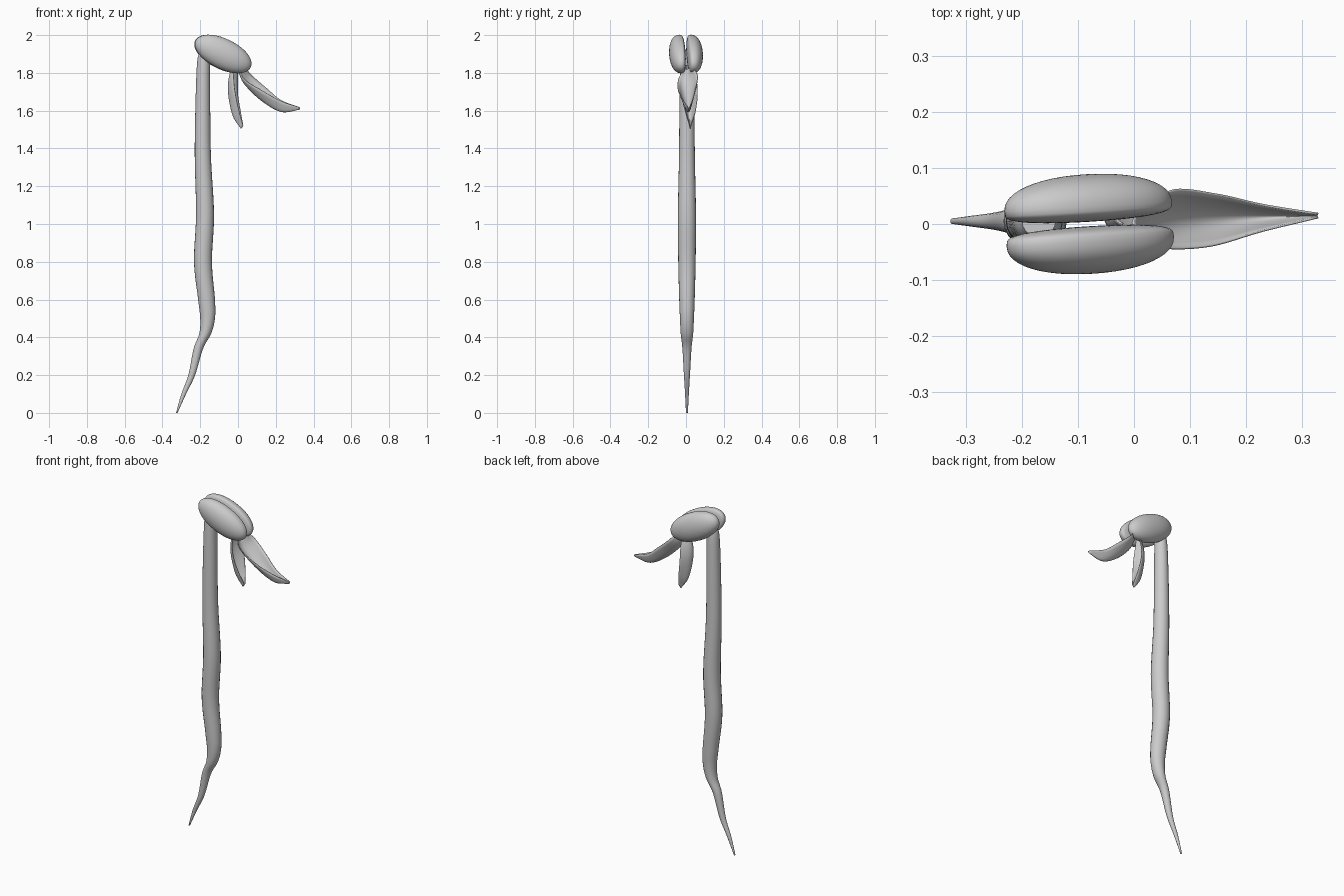
import bpy, bmesh, math
from mathutils import Vector

if "Cube" in bpy.data.objects:
    bpy.data.objects.remove(bpy.data.objects["Cube"])


def spline(pts, n):
    """Catmull-Rom resampling of a list of equal-length tuples into n samples."""
    P = [Vector(p) for p in pts]
    P = [2 * P[0] - P[1]] + P + [2 * P[-1] - P[-2]]
    segs, out = len(pts) - 1, []
    for i in range(n):
        u = i / (n - 1) * segs
        k = min(int(u), segs - 1)
        t = u - k
        a, b, c, d = P[k:k + 4]
        out.append(0.5 * (2 * b + (c - a) * t + (2 * a - 5 * b + 4 * c - d) * t * t
                          + (3 * b - a - 3 * c + d) * t ** 3))
    return out


def make(name, verts, faces, angle=60):
    me = bpy.data.meshes.new(name)
    me.from_pydata(verts, [], faces)
    bm = bmesh.new()
    bm.from_mesh(me)
    bmesh.ops.recalc_face_normals(bm, faces=bm.faces)
    bm.to_mesh(me)
    bm.free()
    ob = bpy.data.objects.new(name, me)
    bpy.context.collection.objects.link(ob)
    bpy.ops.object.select_all(action='DESELECT')
    bpy.context.view_layer.objects.active = ob
    ob.select_set(True)
    bpy.ops.object.shade_smooth_by_angle(angle=math.radians(angle))
    return ob


# Stem and root: (x left, x right, z, half depth)
stem = [(-0.328, -0.32, 0.0, 0.005), (-0.30, -0.275, 0.1, 0.010), (-0.263, -0.227, 0.2, 0.016),
        (-0.235, -0.185, 0.34, 0.024), (-0.205, -0.142, 0.42, 0.033), (-0.20, -0.122, 0.5, 0.037),
        (-0.211, -0.122, 0.6, 0.041), (-0.233, -0.138, 0.8, 0.046), (-0.222, -0.127, 1.05, 0.048),
        (-0.229, -0.143, 1.35, 0.042), (-0.226, -0.147, 1.6, 0.040), (-0.217, -0.148, 1.85, 0.036),
        (-0.20, -0.14, 1.92, 0.028)]
SIDES, ROWS = 20, 70
verts, faces = [], []
for x0, x1, z, d in spline(stem, ROWS):
    for j in range(SIDES):
        a = 2 * math.pi * j / SIDES
        verts.append(((x0 + x1) / 2 + (x1 - x0) / 2 * math.cos(a), 0.005 + d * math.sin(a), z))
for i in range(ROWS - 1):
    for j in range(SIDES):
        k = (j + 1) % SIDES
        faces.append((i * SIDES + j, i * SIDES + k, (i + 1) * SIDES + k, (i + 1) * SIDES + j))
faces += [tuple(range(SIDES)), tuple(range((ROWS - 1) * SIDES, ROWS * SIDES))]
make("stem", verts, faces)


# Two seed halves: blunt ellipsoids, nearly flat where they face each other
def power(v, e):
    return math.copysign(abs(v) ** e, v)


for name, side in (("seed_half_front", -1), ("seed_half_back", 1)):
    bm = bmesh.new()
    bmesh.ops.create_uvsphere(bm, u_segments=40, v_segments=24, radius=1)
    for v in bm.verts:
        x, z, y = v.co
        y = 0.058 * power(y, 0.9) if y > 0 else 0.027 * power(y, 0.55)
        v.co = (0.162 * power(x, 0.94), side * (0.031 + y), 0.08 * z)
    vs = [v.co.copy() for v in bm.verts]
    fs = [[v.index for v in f.verts] for f in bm.faces]
    bm.free()
    ob = make(name, vs, fs)
    ob.location = (-0.08, 0, 1.9)
    ob.rotation_euler = (0, math.radians(26), math.radians(3.5))


# Boat-shaped leaves: near margin, keel and far margin swept into a U section
def leaf(name, near, keel, far, rows=28, cols=13):
    n, k, f = (spline(c, rows) for c in (near, keel, far))
    vs, fs = [], []
    for a, b, c in zip(n, k, f):
        ctrl = 2 * b - (a + c) / 2
        for j in range(cols):
            t = j / (cols - 1)
            vs.append(a * (1 - t) ** 2 + ctrl * 2 * t * (1 - t) + c * t * t)
    for i in range(rows - 1):
        for j in range(cols - 1):
            p = i * cols + j
            fs.append((p, p + 1, p + cols + 1, p + cols))
    ob = make(name, vs, fs)
    m = ob.modifiers.new("thickness", 'SOLIDIFY')
    m.thickness = 0.004
    m.offset = 0


leaf("large_leaf",
     [(0.005, -0.008, 1.83), (0.035, -0.04, 1.765), (0.13, -0.04, 1.705), (0.23, -0.012, 1.65), (0.329, 0.012, 1.617)],
     [(0.00, 0.008, 1.82), (0.04, 0.01, 1.74), (0.13, 0.01, 1.65), (0.23, 0.012, 1.595), (0.326, 0.015, 1.607)],
     [(0.03, 0.025, 1.84), (0.07, 0.06, 1.79), (0.15, 0.052, 1.72), (0.23, 0.034, 1.655), (0.329, 0.018, 1.617)])
leaf("small_leaf",
     [(-0.02, 0.0, 1.84), (-0.022, -0.022, 1.76), (-0.012, -0.022, 1.68), (0.008, -0.002, 1.59), (0.028, 0.02, 1.52)],
     [(-0.03, 0.015, 1.84), (-0.05, 0.018, 1.75), (-0.048, 0.018, 1.67), (-0.025, 0.02, 1.57), (0.018, 0.022, 1.505)],
     [(0.0, 0.03, 1.84), (-0.002, 0.055, 1.76), (0.0, 0.06, 1.68), (0.015, 0.048, 1.59), (0.028, 0.026, 1.52)])
